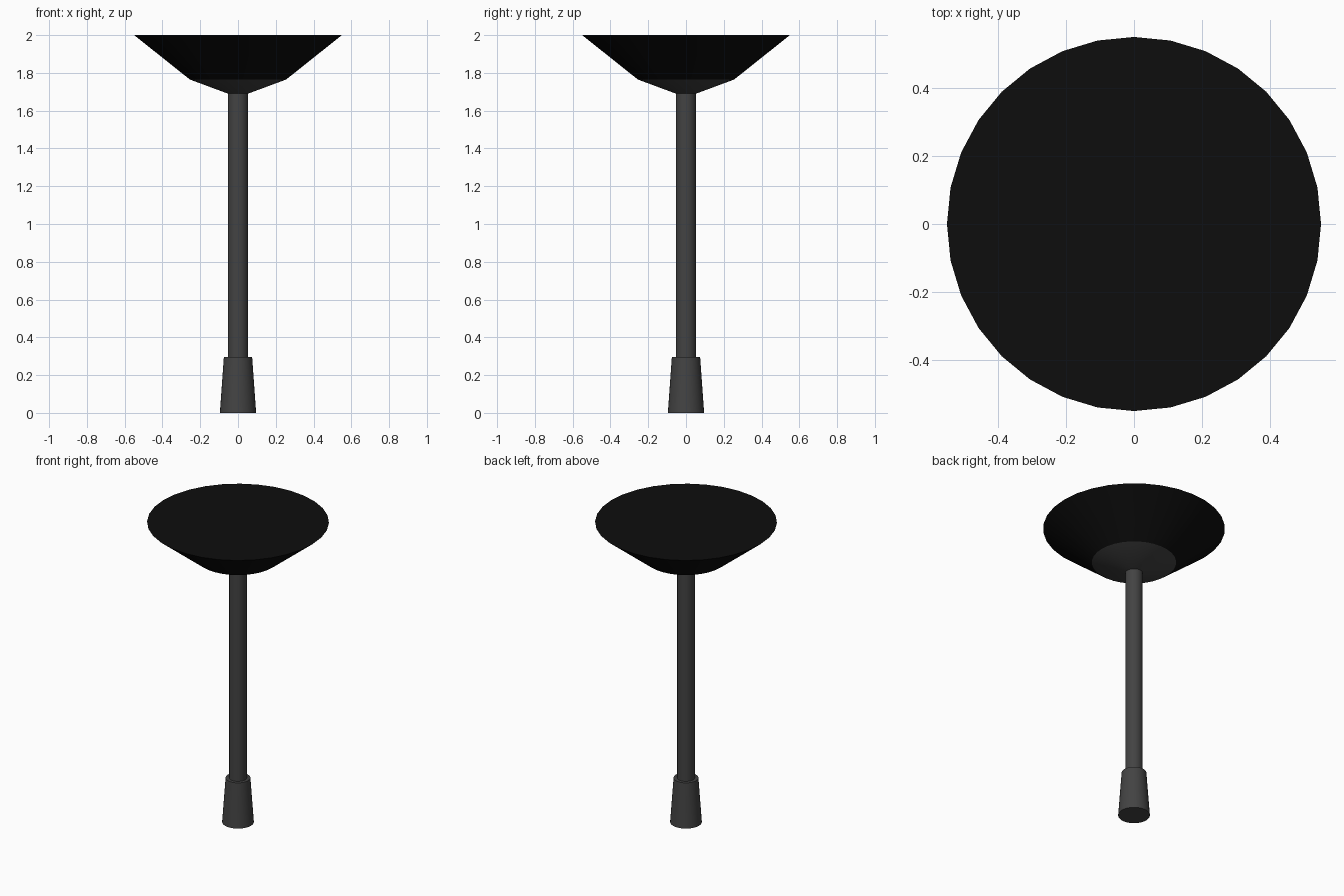
import bpy, bmesh, math

if "Cube" in bpy.data.objects:
    bpy.data.objects.remove(bpy.data.objects["Cube"])

SIDES = 32


def material(name, value):
    m = bpy.data.materials.new(name)
    m.diffuse_color = (value, value, value, 1)
    m.use_nodes = True
    m.node_tree.nodes["Principled BSDF"].inputs["Base Color"].default_value = m.diffuse_color
    return m


def lathe(name, profile, mat):
    """Closed solid of revolution from (radius, z) points, bottom to top."""
    bm = bmesh.new()
    rings = []
    for r, z in profile:
        rings.append([bm.verts.new((r * math.cos(2 * math.pi * i / SIDES),
                                    r * math.sin(2 * math.pi * i / SIDES), z))
                      for i in range(SIDES)])
    for a, b in zip(rings, rings[1:]):
        for i in range(SIDES):
            j = (i + 1) % SIDES
            bm.faces.new((a[i], a[j], b[j], b[i]))
    bm.faces.new(rings[0][::-1])
    bm.faces.new(rings[-1])
    mesh = bpy.data.meshes.new(name)
    bm.to_mesh(mesh)
    bm.free()
    mesh.materials.append(mat)
    obj = bpy.data.objects.new(name, mesh)
    bpy.context.collection.objects.link(obj)
    bpy.context.view_layer.objects.active = obj
    obj.select_set(True)
    bpy.ops.object.shade_smooth_by_angle(angle=math.radians(30))
    obj.select_set(False)
    return obj


dark_grey = material("dark grey metal", 0.056)
black = material("black", 0.004)

# Tapered foot, pole, and the two-stage flared head
lathe("foot", [(0.096, 0), (0.075, 0.295)], dark_grey)
lathe("pole", [(0.053, 0.28), (0.053, 1.70)], dark_grey)
lathe("head_collar", [(0.053, 1.69), (0.255, 1.765)], dark_grey)
lathe("head_bowl", [(0.255, 1.765), (0.55, 2.0)], black)
